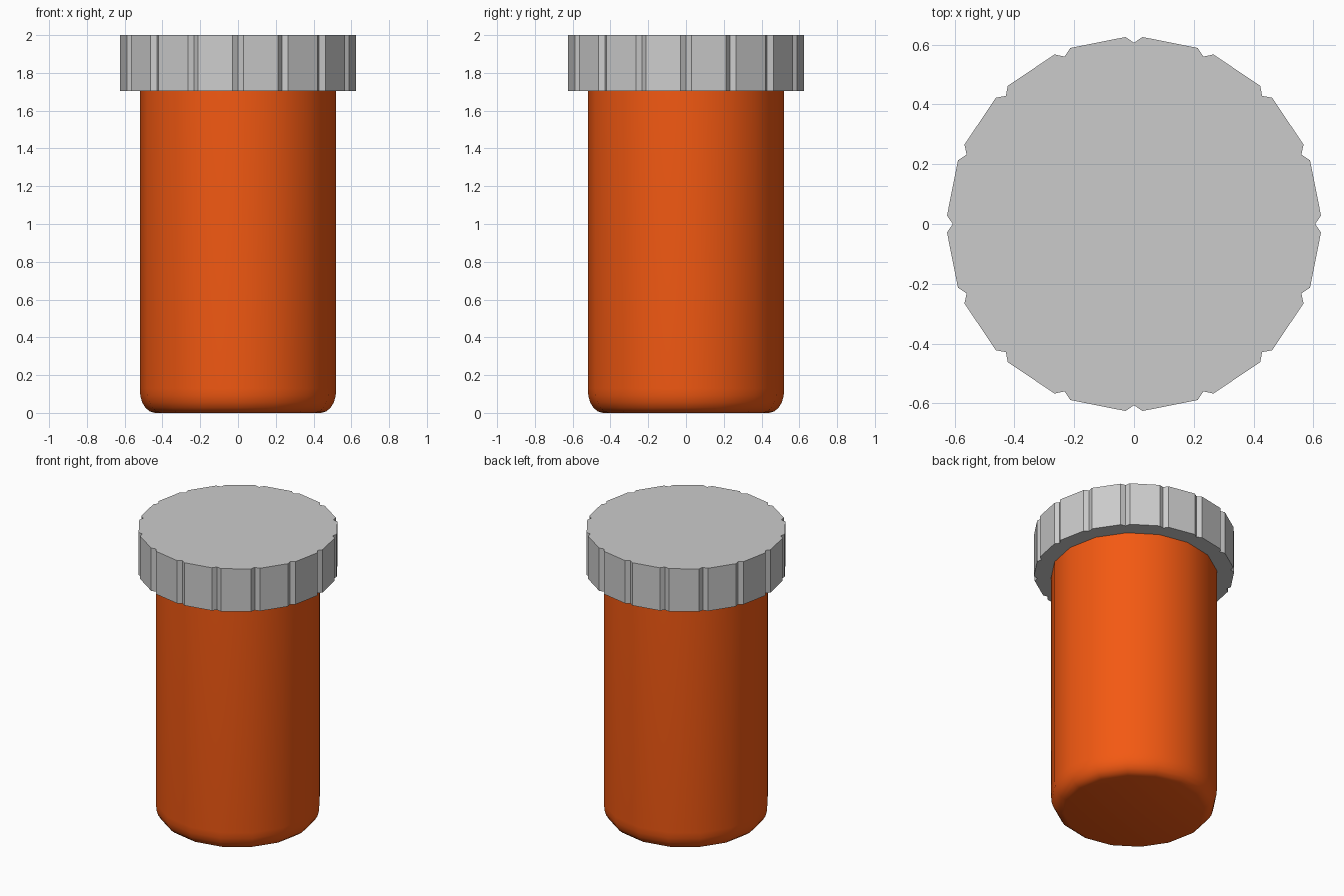
import bpy
import bmesh
from math import sin, cos, radians, pi

if "Cube" in bpy.data.objects:
    bpy.data.objects.remove(bpy.data.objects["Cube"])


def make_object(name, bm):
    bmesh.ops.recalc_face_normals(bm, faces=bm.faces)
    mesh = bpy.data.meshes.new(name)
    bm.to_mesh(mesh)
    bm.free()
    obj = bpy.data.objects.new(name, mesh)
    bpy.context.collection.objects.link(obj)
    return obj


def lathe(name, profile, sides):
    """Closed solid from (radius, z) rings, capped at both ends."""
    bm = bmesh.new()
    rings = [[bm.verts.new((r * cos(2 * pi * i / sides), r * sin(2 * pi * i / sides), z))
              for i in range(sides)] for r, z in profile]
    for low, high in zip(rings, rings[1:]):
        for i in range(sides):
            j = (i + 1) % sides
            bm.faces.new((low[i], low[j], high[j], high[i]))
    bm.faces.new(rings[0])
    bm.faces.new(rings[-1])
    return make_object(name, bm)


# Bottle body: 16 sided, smooth, rounded at the base
profile = [(0.44, 0.0), (0.467, 0.008), (0.49, 0.027), (0.507, 0.055),
           (0.517, 0.09), (0.52, 0.13), (0.52, 1.75)]
body = lathe("bottle_body", profile, 16)
orange = bpy.data.materials.new("orange_plastic")
orange.diffuse_color = (0.9, 0.1, 0.006, 1.0)
orange.use_nodes = True
orange.node_tree.nodes["Principled BSDF"].inputs["Base Color"].default_value = orange.diffuse_color
body.data.materials.append(orange)
bpy.context.view_layer.objects.active = body
body.select_set(True)
bpy.ops.object.shade_smooth_by_angle(angle=radians(40))

# Cap: flat-faced disc with 16 small V grip notches
bm = bmesh.new()
outline = []
for k in range(16):
    for offset, r in ((-2.6, 0.626), (0, 0.606), (2.6, 0.626)):
        a = radians(k * 22.5 + offset)
        outline.append(bm.verts.new((r * cos(a), r * sin(a), 1.705)))
base = bm.faces.new(outline)
top = bmesh.ops.extrude_face_region(bm, geom=[base], use_keep_orig=True)
bmesh.ops.translate(bm, vec=(0, 0, 0.295),
                    verts=[g for g in top["geom"] if isinstance(g, bmesh.types.BMVert)])
make_object("bottle_cap", bm)
